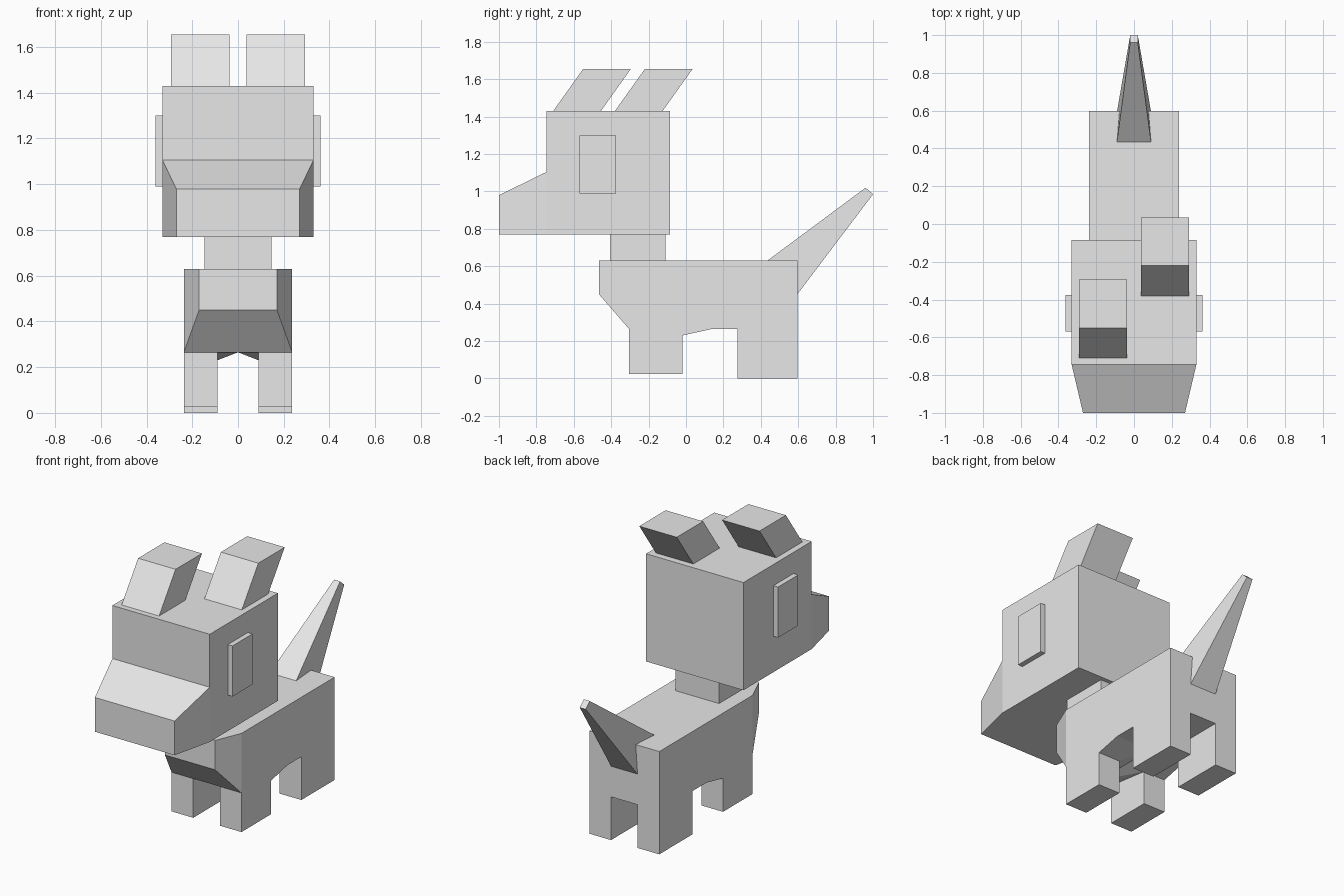
import bpy
import bmesh

if "Cube" in bpy.data.objects:
    bpy.data.objects.remove(bpy.data.objects["Cube"])

grey = bpy.data.materials.new("light grey")
grey.diffuse_color = (0.8, 0.8, 0.8, 1)
grey.use_nodes = True
grey.node_tree.nodes["Principled BSDF"].inputs["Base Color"].default_value = grey.diffuse_color


def finish(name, bm):
    """Turn a bmesh into a flat-shaded object."""
    bmesh.ops.recalc_face_normals(bm, faces=bm.faces)
    mesh = bpy.data.meshes.new(name)
    bm.to_mesh(mesh)
    bm.free()
    mesh.materials.append(grey)
    obj = bpy.data.objects.new(name, mesh)
    bpy.context.collection.objects.link(obj)
    return obj


def slab(name, outline, x=0.0, sides=None):
    """Solid from a side outline of (y, z, half width); sides splits the flanks."""
    bm = bmesh.new()
    left = [bm.verts.new((x - w, y, z)) for y, z, w in outline]
    right = [bm.verts.new((x + w, y, z)) for y, z, w in outline]
    n = len(outline)
    for i in range(n):
        j = (i + 1) % n
        bm.faces.new((left[i], left[j], right[j], right[i]))
    for ids in sides or [range(n)]:
        bm.faces.new([left[i] for i in ids])
        bm.faces.new([right[i] for i in ids])
    return finish(name, bm)


def box(name, x, w, y0, y1, z0, z1):
    return slab(name, [(y0, z0, w), (y0, z1, w), (y1, z1, w), (y1, z0, w)], x)


# Head with tapered snout
slab("head", [(-1, 0.77, 0.27), (-1, 0.98, 0.27), (-0.745, 1.105, 0.33),
              (-0.745, 1.43, 0.33), (-0.085, 1.43, 0.33),
              (-0.085, 0.77, 0.33), (-0.745, 0.77, 0.33)],
     sides=[(0, 1, 2, 6), (2, 3, 4, 5, 6)])

# Slanted ears, one further forward than the other
for name, x, y in (("left_ear", -0.165, -0.71), ("right_ear", 0.165, -0.38)):
    slab(name, [(y, 1.43, 0.127), (y + 0.16, 1.655, 0.127),
                (y + 0.415, 1.655, 0.127), (y + 0.255, 1.43, 0.127)], x)

# Eye plates on the sides of the head
for name, s in (("left_eye", -1), ("right_eye", 1)):
    box(name, s * 0.345, 0.0165, -0.57, -0.375, 0.99, 1.30)

box("neck", 0, 0.147, -0.405, -0.11, 0.63, 0.77)

# Tapered tail
slab("tail", [(0.435, 0.63, 0.09), (0.96, 1.02, 0.02),
              (1.0, 0.985, 0.02), (0.595, 0.45, 0.09)])

# Body: right half on a grid, with legs dropped from two cells, then mirrored
TOP, BELLY = 0.63, 0.265
xs = (0, 0.09, 0.237)
ys = (-0.305, -0.02, 0.14, 0.275, 0.597)
feet = {0: 0.025, 3: 0.0}
bm = bmesh.new()
low = [[bm.verts.new((x, y, 0.23 if j == 1 and i else BELLY))
        for j, y in enumerate(ys)] for i, x in enumerate(xs)]
high = [[bm.verts.new((x, y, TOP)) for y in ys] for x in xs]
for i in range(2):
    for j in range(4):
        bm.faces.new((high[i][j], high[i + 1][j], high[i + 1][j + 1], high[i][j + 1]))
        ring = [low[i][j], low[i + 1][j], low[i + 1][j + 1], low[i][j + 1]]
        if i == 1 and j in feet:
            foot = [bm.verts.new((v.co.x, v.co.y, feet[j])) for v in ring]
            for k in range(4):
                m = (k + 1) % 4
                bm.faces.new((ring[k], ring[m], foot[m], foot[k]))
            bm.faces.new(foot)
        elif j == 0:
            bm.faces.new((ring[0], ring[1], ring[2]))
            bm.faces.new((ring[0], ring[2], ring[3]))
        elif j == 1 and i == 0:
            bm.faces.new((ring[0], ring[1], ring[3]))
            bm.faces.new((ring[1], ring[2], ring[3]))
        else:
            bm.faces.new(ring)
    # Rump
    bm.faces.new((low[i][4], low[i + 1][4], high[i + 1][4], high[i][4]))
for j in range(4):
    bm.faces.new((low[2][j], low[2][j + 1], high[2][j + 1], high[2][j]))

# Bevelled chest
c0, c1, c2, c3 = [bm.verts.new(p) for p in (
    (0, -0.465, 0.45), (0.17, -0.465, 0.45), (0.17, -0.465, TOP), (0, -0.465, TOP))]
bm.faces.new((c0, c1, c2, c3))
bm.faces.new((c1, low[2][0], high[2][0], c2))
bm.faces.new((c0, c1, low[2][0], low[1][0], low[0][0]))
bm.faces.new((c3, c2, high[2][0], high[1][0], high[0][0]))
body = finish("body_and_legs", bm)
mirror = body.modifiers.new("mirror", 'MIRROR')
mirror.use_clip = True

# Make sure the open half shell faces outward
mesh = body.data
if next(p for p in mesh.polygons if abs(p.center.z - TOP) < 1e-4).normal.z < 0:
    mesh.flip_normals()
